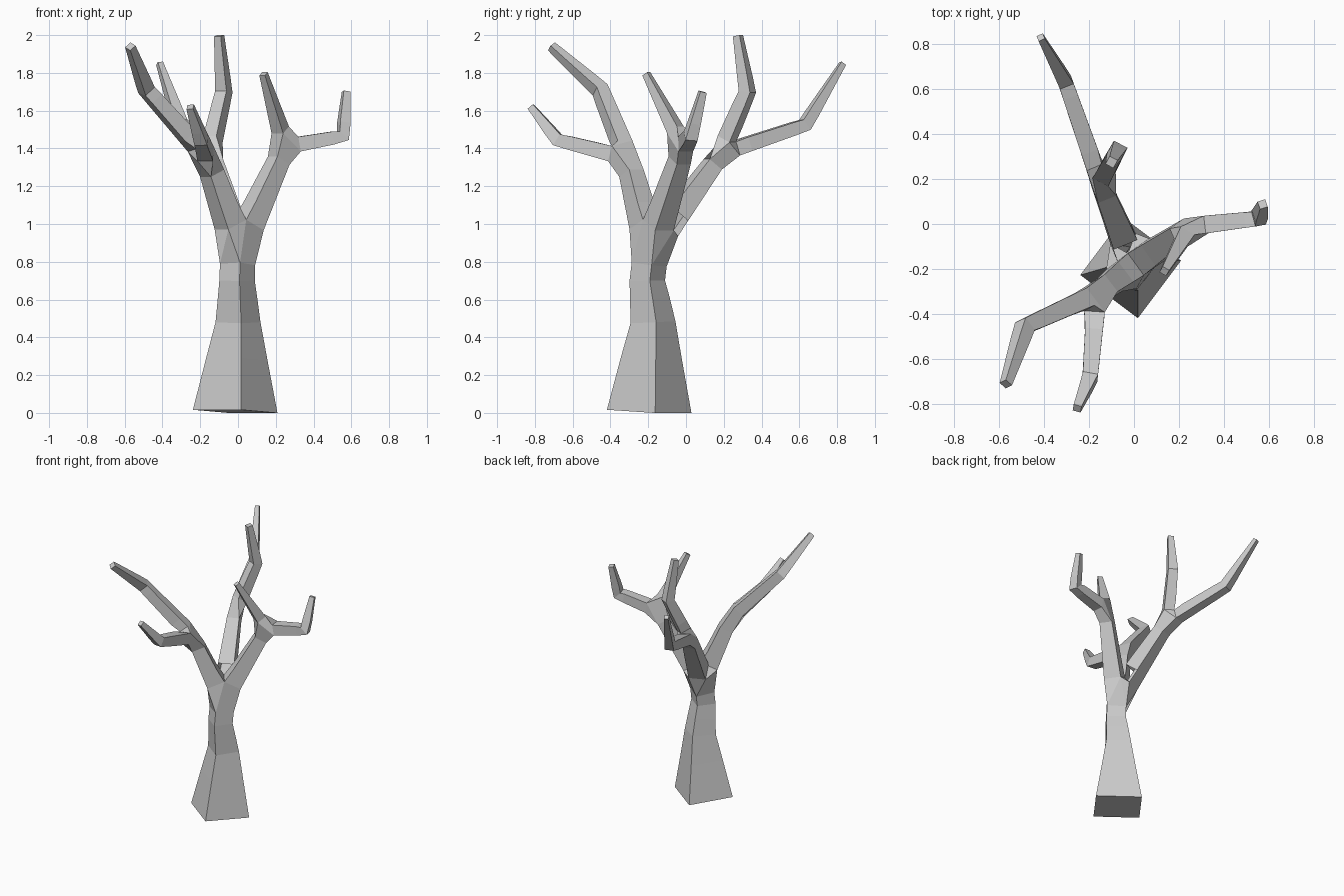
import bpy

if "Cube" in bpy.data.objects:
    bpy.data.objects.remove(bpy.data.objects["Cube"])

# Each limb is a path of (x, y, z, half width); limbs share their fork point
fork = (0.0, -0.185, 0.87, 0.066)
right_fork = (0.25, -0.01, 1.41, 0.041)
front_fork = (-0.165, -0.31, 1.35, 0.044)
back_fork = (-0.15, 0.185, 1.375, 0.041)

limbs = [
    # trunk
    [(-0.015, -0.195, 0.008, 0.16), (0.0, -0.175, 0.48, 0.085),
     (-0.005, -0.205, 0.70, 0.067), fork],
    # right bough and its two branches
    [fork, right_fork],
    [right_fork, (0.135, -0.21, 1.795, 0.017)],
    [right_fork, (0.555, 0.025, 1.465, 0.033), (0.572, 0.088, 1.70, 0.018)],
    # front left bough and its two branches
    [fork, front_fork],
    [front_fork, (-0.485, -0.455, 1.71, 0.035), (-0.57, -0.712, 1.94, 0.02)],
    [front_fork, (-0.195, -0.68, 1.445, 0.034), (-0.253, -0.82, 1.62, 0.018)],
    # back bough and its two branches
    [fork, back_fork],
    [back_fork, (-0.075, 0.325, 1.70, 0.034), (-0.10, 0.275, 1.997, 0.02)],
    [back_fork, (-0.305, 0.63, 1.525, 0.033), (-0.415, 0.83, 1.85, 0.015)],
]

# Join the paths into one branching skeleton
points, edges = [], []
for limb in limbs:
    for p in limb:
        if p not in points:
            points.append(p)
    edges += [(points.index(a), points.index(b)) for a, b in zip(limb, limb[1:])]

mesh = bpy.data.meshes.new("bare_tree")
mesh.from_pydata([p[:3] for p in points], edges, [])
tree = bpy.data.objects.new("bare_tree", mesh)
bpy.context.collection.objects.link(tree)

# Four-sided skin around the skeleton
skin = tree.modifiers.new("Bark", 'SKIN')
skin.use_smooth_shade = False
skin.branch_smoothing = 0.0
for i, p in enumerate(points):
    v = mesh.skin_vertices[0].data[i]
    v.radius = (p[3], p[3])
    v.use_root = i == 0
